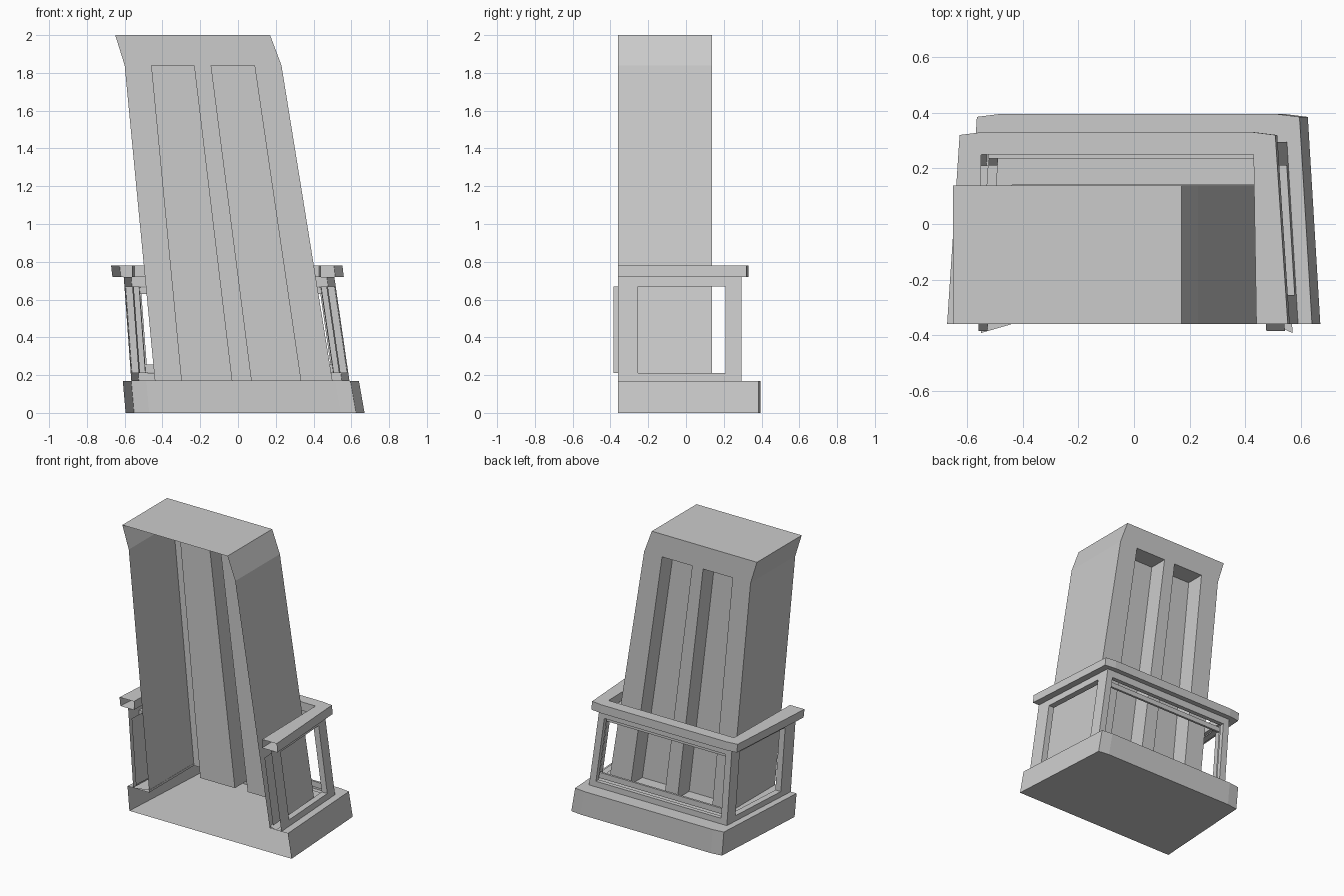
import bpy, bmesh

if "Cube" in bpy.data.objects:
    bpy.data.objects.remove(bpy.data.objects["Cube"])

F = -0.36  # cut front plane


def make(name, quads):
    bm = bmesh.new()
    for q in quads:
        bm.faces.new([bm.verts.new(p) for p in q])
    bmesh.ops.remove_doubles(bm, verts=bm.verts, dist=0.0005)
    bmesh.ops.recalc_face_normals(bm, faces=bm.faces)
    me = bpy.data.meshes.new(name)
    bm.to_mesh(me)
    bm.free()
    ob = bpy.data.objects.new(name, me)
    bpy.context.collection.objects.link(ob)


def u_path(xl, xr, yb, z, inset=0.045, cham=0.08, front=F):
    # U-shaped outline, open at the front, narrowing to the back
    a, b = xl + inset, xr - inset
    return [(xl, front, z), (a, yb - 0.01, z), (a + cham, yb, z),
            (b - cham, yb, z), (b, yb - 0.01, z), (xr, front, z)]


def strips(*paths):
    return [(p[i], p[i + 1], q[i + 1], q[i])
            for p, q in zip(paths, paths[1:]) for i in range(len(p) - 1)]


# base: open-front shell with floor and ledge
b0 = u_path(-0.595, 0.67, 0.395, 0)
b1 = u_path(-0.61, 0.64, 0.395, 0.17)
foot = u_path(-0.44, 0.50, 0.14, 0.17, 0, 0.08)
foot[1] = (-0.44, 0.14, 0.17)
foot[4] = (0.50, 0.14, 0.17)
make("base", strips(b0, b1, foot) + [b0])


# tower: leaning open-front shell with two grooves in the back
def tower_section(z):
    t = (z - 0.17) / 1.67
    m = lambda a, b: a + (b - a) * t
    l, r = m(-0.44, -0.60), m(0.50, 0.23)
    g = [m(-0.30, -0.46), m(-0.03, -0.23), m(0.07, -0.145), m(0.335, 0.09)]
    back, inn = 0.138, 0.138 - 0.13
    pts = [(l, F), (l, back), (g[0], back), (g[0], inn), (g[1], inn), (g[1], back),
           (g[2], back), (g[2], inn), (g[3], inn), (g[3], back), (r, back), (r, F)]
    return [(x, y, z) for x, y in pts]


lo, hi = tower_section(0.17), tower_section(1.84)
top = [(-0.65, F, 2), (-0.65, 0.138, 2), (0.17, 0.138, 2), (0.17, F, 2)]
shoulder = [hi[0], hi[1], hi[10], hi[11]]
quads = strips(lo, hi) + strips(shoulder, top) + [top]
for i in (2, 6):
    quads += [hi[i:i + 4], lo[i:i + 4]]
make("tower", quads)

# handrail cap: hollow channel
make("handrail", strips(
    u_path(-0.56, 0.44, 0.25, 0.72, 0.01, 0.001),
    u_path(-0.665, 0.56, 0.33, 0.72),
    u_path(-0.672, 0.553, 0.33, 0.78),
    u_path(-0.56, 0.44, 0.25, 0.78, 0.01, 0.001),
    u_path(-0.56, 0.44, 0.25, 0.72, 0.01, 0.001)))


# balustrade panels
def rail_x(side, y, z):
    t, k = (y - F) / 0.655, (z - 0.17) / 0.55
    return -0.565 - 0.04 * k + 0.04 * t if side < 0 else 0.59 - 0.08 * k - 0.04 * t


def framed(p, us):
    # wall with one opening and its reveals; p(u, z, depth)
    zs = [0.17, 0.21, 0.67, 0.72]
    out = []
    for i in range(3):
        for j in range(3):
            if (i, j) != (1, 1):
                out.append([p(u, z, 0) for u, z in (
                    (us[i], zs[j]), (us[i + 1], zs[j]),
                    (us[i + 1], zs[j + 1]), (us[i], zs[j + 1]))])
    ring = [(us[1], zs[1]), (us[2], zs[1]), (us[2], zs[2]), (us[1], zs[2]), (us[1], zs[1])]
    return out + strips([p(u, z, 0) for u, z in ring], [p(u, z, 1) for u, z in ring])


YB = 0.295
for side, label in ((-1, "left"), (1, "right")):
    def side_p(y, z, d, s=side):
        return (rail_x(s, y, z) - s * 0.043 * d, y, z)
    q = framed(side_p, [F, -0.255, 0.21, YB])
    # inner faces of the posts
    for a, b in ((-0.385, -0.255), (0.21, 0.25)):
        q.append([side_p(a, 0.21, 1), side_p(b, 0.21, 1),
                  side_p(b, 0.67, 1), side_p(a, 0.67, 1)])
    make(label + "_balustrade", q)


def back_p(u, z, d):
    l, r = rail_x(-1, YB, z), rail_x(1, YB, z)
    return (l + (r - l) * u, YB - 0.03 * d, z)


make("back_balustrade", framed(back_p, [0, 0.045, 0.955, 1]))

# inner bars of the back opening
for label, z0, z1 in (("upper", 0.63, 0.665), ("lower", 0.215, 0.255)):
    ends = []
    for s in (-1, 1):
        ring = [(0.235, z0), (0.25, z0), (0.25, z1), (0.235, z1), (0.235, z0)]
        ends.append([(rail_x(s, y, z) - s * 0.04, y, z) for y, z in ring])
    make(label + "_back_bar", strips(*ends) + [e[:4] for e in ends])

# thin walkway deck between tower and balustrade
make("deck", strips(u_path(-0.55, 0.57, 0.24, 0.186, 0.03, 0.001, -0.392),
                    u_path(-0.44, 0.50, 0.14, 0.186, 0, 0.001)))
